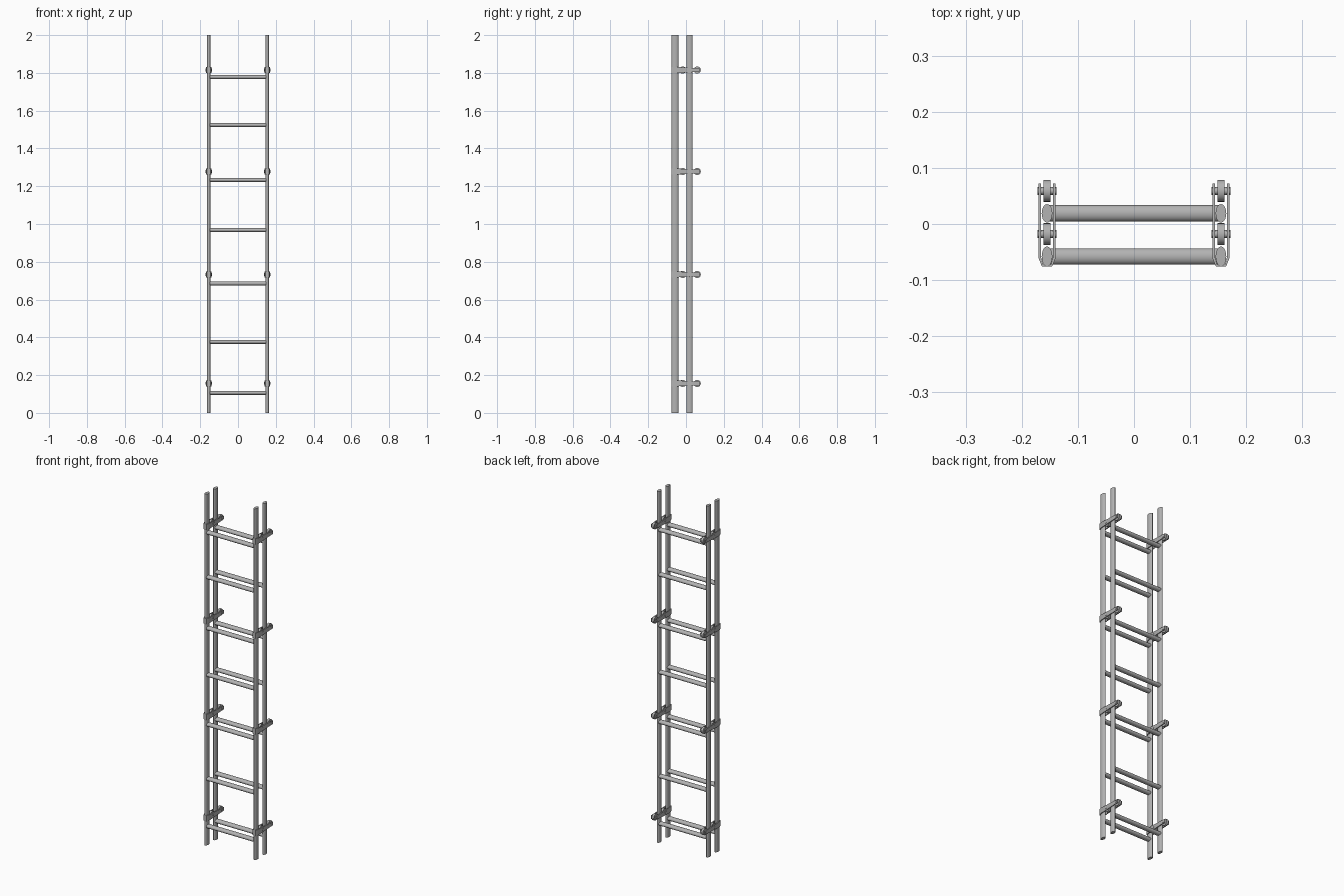
import bpy, bmesh, math
from mathutils import Matrix, Vector

if "Cube" in bpy.data.objects:
    bpy.data.objects.remove(bpy.data.objects["Cube"])

steel = bpy.data.materials.new("grey steel")
steel.diffuse_color = (0.45, 0.45, 0.45, 1)
steel.use_nodes = True
steel.node_tree.nodes["Principled BSDF"].inputs["Base Color"].default_value = steel.diffuse_color

RAIL_X = 0.155
FRONT_Y, BACK_Y = -0.058, 0.019
RUNG_Z = (0.106, 0.376, 0.685, 0.968, 1.233, 1.524, 1.778)
CLAMP_Z = (0.156, 0.733, 1.278, 1.815)


def finish(name, bm):
    bmesh.ops.recalc_face_normals(bm, faces=bm.faces)
    mesh = bpy.data.meshes.new(name)
    bm.to_mesh(mesh)
    bm.free()
    mesh.materials.append(steel)
    obj = bpy.data.objects.new(name, mesh)
    bpy.context.collection.objects.link(obj)
    bpy.ops.object.select_all(action='DESELECT')
    obj.select_set(True)
    bpy.context.view_layer.objects.active = obj
    bpy.ops.object.shade_smooth_by_angle(angle=math.radians(35))
    return obj


def rod(name, center, length, ra, rb, axis, sides=20):
    """Elliptical rod: along z (ra in x, rb in y) or along x (ra in z, rb in y)."""
    bm = bmesh.new()
    bmesh.ops.create_cone(bm, cap_ends=True, segments=sides, radius1=1, radius2=1, depth=length)
    m = Matrix.Diagonal((ra, rb, 1, 1))
    if axis == 'x':
        m = Matrix.Rotation(math.pi / 2, 4, 'Y') @ m
    bmesh.ops.transform(bm, matrix=Matrix.Translation(center) @ m, verts=bm.verts)
    return finish(name, bm)


def strap(name, cx, z):
    """U-shaped band that wraps round the front of a rail."""
    outer = [(0.0155, 0.072), (0.0155, -0.060), (0.009, -0.076)]
    inner = [(0.0110, 0.072), (0.0110, -0.058), (0.007, -0.072)]
    loop = outer + [(-x, y) for x, y in reversed(outer)]
    loop += [(-x, y) for x, y in inner] + [(x, y) for x, y in reversed(inner)]
    bm = bmesh.new()
    face = bm.faces.new([bm.verts.new((cx + x, y, z - 0.016)) for x, y in loop])
    up = bmesh.ops.extrude_face_region(bm, geom=[face])
    bmesh.ops.translate(bm, vec=Vector((0, 0, 0.032)),
                        verts=[v for v in up['geom'] if isinstance(v, bmesh.types.BMVert)])
    # narrow the open ends so they read as rounded
    for v in bm.verts:
        if v.co.y > 0.07:
            v.co.z = z + (v.co.z - z) * 0.6
    return finish(name, bm)


# Two ladder sections: oval rails and oval rungs
for label, y, ry in (("front", FRONT_Y, 0.018), ("back", BACK_Y, 0.0165)):
    for side, s in (("left", -1), ("right", 1)):
        rod(f"{label}_{side}_rail", (s * RAIL_X, y, 1), 2, 0.0095, ry, 'z')
    for i, z in enumerate(RUNG_Z):
        rod(f"{label}_rung_{i + 1}", (0, y, z), 2 * RAIL_X - 0.008, 0.011, 0.0145, 'x')

# Clamps joining the sections: strap, spacer rollers and bolts
for side, s in (("left", -1), ("right", 1)):
    cx = s * RAIL_X
    for i, z in enumerate(CLAMP_Z):
        strap(f"{side}_clamp_strap_{i + 1}", cx, z)
        for part, y in (("front", -0.018), ("back", 0.059)):
            tag = f"{side}_{part}"
            rod(f"{tag}_roller_{i + 1}", (cx, y, z), 0.013, 0.0185, 0.0195, 'x')
            rod(f"{tag}_bolt_{i + 1}", (cx, y, z), 0.034, 0.007, 0.007, 'x', 12)
